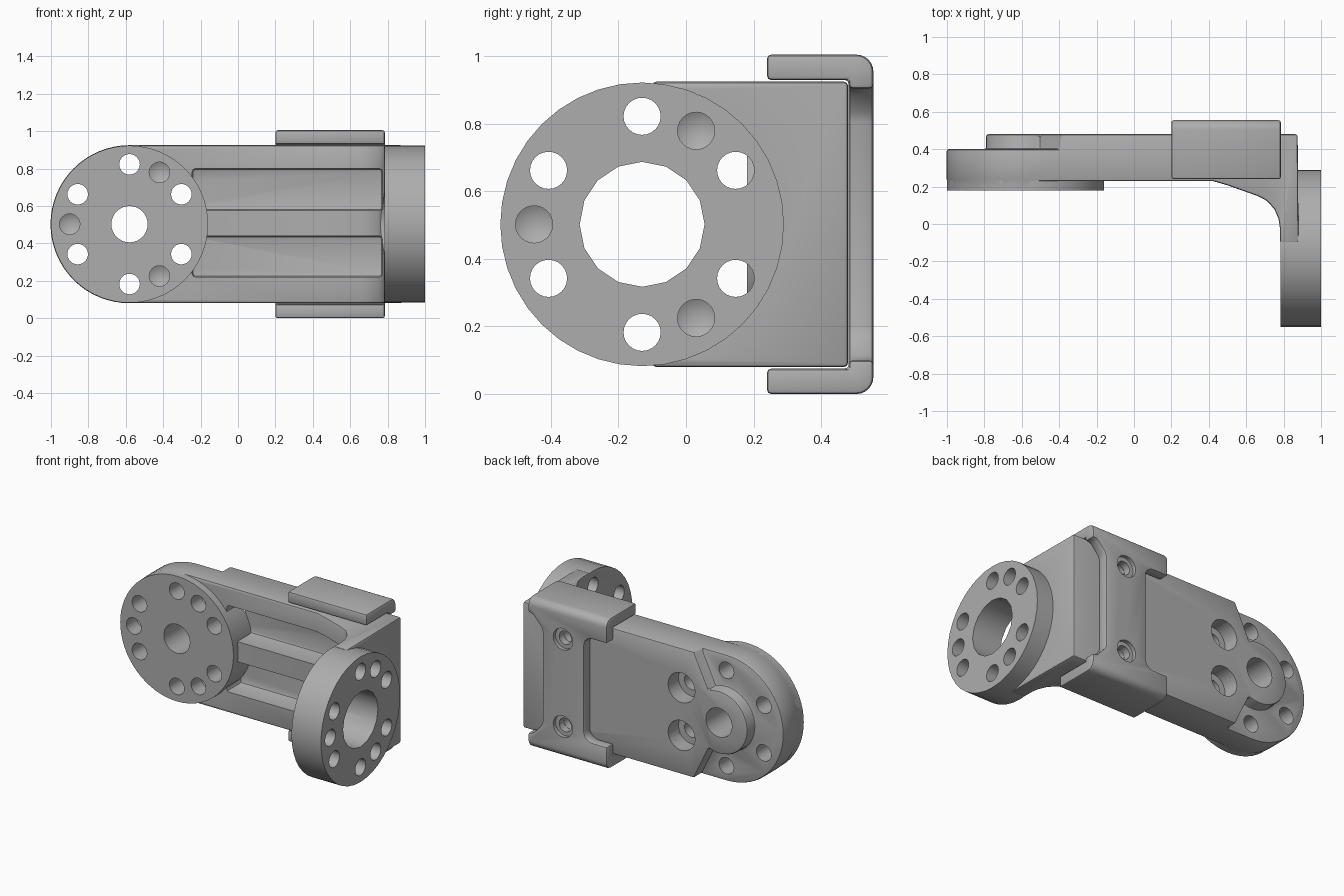
import bpy, bmesh, math
from mathutils import Vector

if "Cube" in bpy.data.objects:
    bpy.data.objects.remove(bpy.data.objects["Cube"])

CZ, R = 0.5025, 0.4225          # height of both joint axes, arm half height
AX, AY = -0.58, -0.13           # left joint x, right joint y

grey = bpy.data.materials.new("grey_metal")
grey.diffuse_color = (0.42, 0.42, 0.42, 1)
grey.use_nodes = True
grey.node_tree.nodes["Principled BSDF"].inputs["Base Color"].default_value = grey.diffuse_color


def prism(name, pts, axis, a, b):
    """Extrude a flat outline along an axis from a to b."""
    place = {"x": lambda p, t: (t, p[0], p[1]),
             "y": lambda p, t: (p[0], t, p[1]),
             "z": lambda p, t: (p[0], p[1], t)}[axis]
    bm = bmesh.new()
    lo = [bm.verts.new(place(p, a)) for p in pts]
    hi = [bm.verts.new(place(p, b)) for p in pts]
    bm.faces.new(lo)
    bm.faces.new(hi)
    n = len(pts)
    for i in range(n):
        j = (i + 1) % n
        bm.faces.new((lo[i], lo[j], hi[j], hi[i]))
    bmesh.ops.recalc_face_normals(bm, faces=bm.faces)
    me = bpy.data.meshes.new(name)
    bm.to_mesh(me)
    bm.free()
    me.materials.append(grey)
    ob = bpy.data.objects.new(name, me)
    bpy.context.collection.objects.link(ob)
    return ob


def arc(cx, cy, r, a0, a1, n):
    return [(cx + r * math.cos(math.radians(a0 + (a1 - a0) * i / n)),
             cy + r * math.sin(math.radians(a0 + (a1 - a0) * i / n))) for i in range(n + 1)]


def rod(name, c, r, axis, a, b, n=24):
    return prism(name, arc(c[0], c[1], r, 0, 360, n)[:-1], axis, a, b)


def box(name, x0, x1, z0, z1, y0, y1):
    return prism(name, [(x0, z0), (x1, z0), (x1, z1), (x0, z1)], "y", y0, y1)


def apply(ob, mod):
    bpy.context.view_layer.objects.active = ob
    bpy.ops.object.modifier_apply(modifier=mod.name)


def boolean(ob, tool, op="DIFFERENCE"):
    m = ob.modifiers.new("bool", "BOOLEAN")
    m.operation, m.solver, m.object = op, "EXACT", tool
    apply(ob, m)
    bpy.data.objects.remove(tool, do_unlink=True)


def bevel(ob, width, angle=40):
    m = ob.modifiers.new("bevel", "BEVEL")
    m.width, m.segments, m.limit_method = width, 2, "ANGLE"
    m.angle_limit = math.radians(angle)
    apply(ob, m)


def blind_hole(ob, c, axis, face, inward):
    """Drilled hole with a conical bottom."""
    tool = rod("drill", c, 0.055, axis, face - 0.05 * inward, face + 0.11 * inward)
    k = "xyz".index(axis)
    end = [v for v in tool.data.vertices if abs(v.co[k] - (face + 0.11 * inward)) < 1e-4]
    bm = bmesh.new()
    bm.from_mesh(tool.data)
    cap = [f for f in bm.faces if all(abs(v.co[k] - end[0].co[k]) < 1e-4 for v in f.verts)]
    tip = bmesh.ops.poke(bm, faces=cap)["verts"][0]
    tip.co[k] += 0.03 * inward
    bm.to_mesh(tool.data)
    bm.free()
    boolean(ob, tool)


def bolt_circle(c, angles):
    return [(c[0] + 0.32 * math.cos(math.radians(a)),
             c[1] + 0.32 * math.sin(math.radians(a))) for a in angles]


THROUGH, BLIND = (30, 90, 150, 210, 270, 330), (60, 180, 300)

# Arm: bent L section with a gusset, trimmed to a rounded outline
arm = prism("bracket_arm", [
    (-1.1, 0.23), (0.42, 0.23), (0.50, 0.207), (0.66, 0.15), (0.71, 0.124), (0.75, 0.08),
    (0.772, 0.03), (0.78, -0.02), (0.78, -0.10), (0.88, -0.10), (0.875, 0.48), (-1.1, 0.48)],
    "z", -0.1, 1.1)
outline = arc(AX, CZ, R, 90, 270, 32) + [(1.1, CZ - R), (1.1, CZ + R)]
boolean(arm, prism("outline", outline, "y", -0.5, 0.8), "INTERSECT")

# Stepped back at the round end, leaving a boss round the pivot
step = ([(-1.2, 1.1), (-0.39, 1.1), (-0.39, 0.93)] + arc(AX, CZ, 0.21, 68, 292, 28)
        + [(-0.39, 0.075), (-0.39, -0.1), (-1.2, -0.1)])
boolean(arm, prism("step", step, "y", 0.40, 0.7))
bevel(arm, 0.012)

# Two long pockets in the front, with a rib between them
for z0, z1 in ((0.22, 0.44), (0.575, 0.80)):
    pocket = box("pocket", -0.245, 0.772, z0, z1, -0.3, 0.38)
    bevel(pocket, 0.018)
    boolean(arm, pocket)

# Joint discs
boolean(arm, rod("front_disc", (AX, CZ), 0.42, "y", 0.18, 0.388, 64), "UNION")
boolean(arm, rod("side_disc", (AY, CZ), 0.42, "x", 0.782, 1.0, 40), "UNION")

# Pivot and bolt holes
boolean(arm, rod("bore", (AX, CZ), 0.097, "y", 0, 0.7, 32))
boolean(arm, rod("bore", (AY, CZ), 0.185, "x", 0.6, 1.1, 16))
for p in bolt_circle((AX, CZ), THROUGH):
    boolean(arm, rod("bolt", p, 0.055, "y", 0, 0.7))
for p in bolt_circle((AX, CZ), (30, 330)):
    boolean(arm, rod("counterbore", p, 0.1, "y", 0.37, 0.7))
for p in bolt_circle((AY, CZ), THROUGH):
    boolean(arm, rod("bolt", p, 0.055, "x", 0.7, 1.1))
for p in bolt_circle((AX, CZ), BLIND):
    blind_hole(arm, p, "y", 0.18, 1)
for p in bolt_circle((AY, CZ), BLIND):
    blind_hole(arm, p, "x", 1.0, -1)

# Clip: C section wrapped over the back of the arm
half = [(0.24, 0.93), (0.24, 1.005)] + arc(0.505, 0.955, 0.05, 90, 0, 6)
inner = [(0.482, 0.93)]
section = inner + half + [(y, 1.005 - z) for y, z in reversed(half)] + [(0.482, 0.075)]
clip = prism("back_clip", section, "x", 0.20, 0.785)

# Side notches leave a narrower web with rounded corners
left = ([(0.1, 0.85), (0.1, 0.155)] + arc(0.31, 0.215, 0.06, -90, 0, 5)
        + arc(0.31, 0.79, 0.06, 0, 90, 5))
boolean(clip, prism("notch", left, "y", 0.4, 0.7))
right = [(0.9, 0.10), (0.765, 0.10), (0.74, 0.115), (0.69, 0.17), (0.68, 0.20),
         (0.68, 0.805), (0.69, 0.835), (0.74, 0.89), (0.765, 0.905), (0.9, 0.905)]
boolean(clip, prism("notch", right, "y", 0.4, 0.7))
bevel(clip, 0.012)

# Recessed screw holes
for z in (0.21, 0.795):
    boolean(clip, rod("recess", (0.525, z), 0.072, "y", 0.53, 0.7))
    boolean(clip, rod("screw", (0.525, z), 0.045, "y", 0.4, 0.7))
    boolean(arm, rod("screw", (0.525, z), 0.045, "y", 0.42, 0.7))

for ob in (arm, clip):
    bpy.ops.object.select_all(action="DESELECT")
    ob.select_set(True)
    bpy.context.view_layer.objects.active = ob
    bpy.ops.object.shade_smooth_by_angle(angle=math.radians(30))
